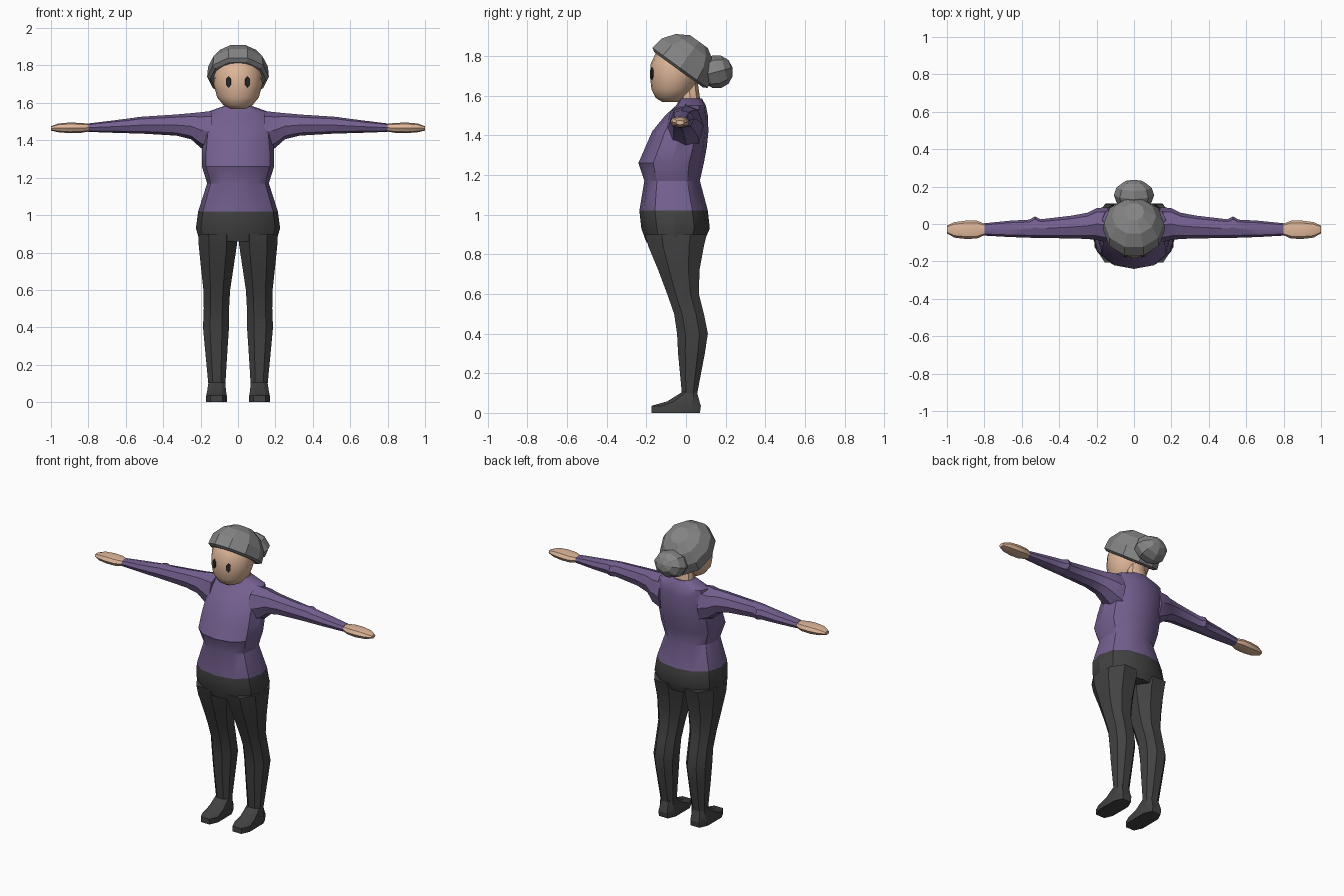
import bpy, bmesh, math
from mathutils import Vector, Matrix

if "Cube" in bpy.data.objects:
    bpy.data.objects.remove(bpy.data.objects["Cube"])


def colour(name, r, g, b):
    lin = [((c / 255 + 0.055) / 1.055) ** 2.4 for c in (r, g, b)]
    m = bpy.data.materials.new(name)
    m.diffuse_color = (*lin, 1)
    m.use_nodes = True
    m.node_tree.nodes["Principled BSDF"].inputs["Base Color"].default_value = m.diffuse_color
    return m


SKIN = colour("skin", 222, 182, 153)
PURPLE = colour("purple_knit", 116, 96, 144)
DARK = colour("dark_grey_cloth", 66, 66, 66)
HAIR = colour("grey_hair", 132, 132, 132)
EYE = colour("eye_dark", 42, 42, 42)


def ring(n, e, half):
    """Unit superellipse outline, normalised to touch -1 and 1."""
    pts = []
    for i in range(n):
        a = 2 * math.pi * (i + (0.5 if half else 0)) / n
        c, s = math.cos(a), math.sin(a)
        pts.append((math.copysign(abs(c) ** (2 / e), c), math.copysign(abs(s) ** (2 / e), s)))
    mx, my = max(p[0] for p in pts), max(p[1] for p in pts)
    return [(x / mx, y / my) for x, y in pts]


def finish(name, bm, mats, angle=30, mirror=False, matrix=None):
    bmesh.ops.recalc_face_normals(bm, faces=bm.faces)
    me = bpy.data.meshes.new(name)
    bm.to_mesh(me)
    bm.free()
    if matrix:
        me.transform(matrix)
    ob = bpy.data.objects.new(name, me)
    bpy.context.collection.objects.link(ob)
    for m in mats:
        me.materials.append(m)
    if mirror:
        ob.modifiers.new("mirror", 'MIRROR').use_mirror_merge = False
    if angle:
        bpy.ops.object.select_all(action='DESELECT')
        ob.select_set(True)
        bpy.context.view_layer.objects.active = ob
        bpy.ops.object.shade_smooth_by_angle(angle=math.radians(angle))
    return ob


def loft(name, rings, mats, axis='z', n=12, e=2.3, half=False, rule=None, **kw):
    """Rings are (position along axis, a0, a1, b0, b1)."""
    bm = bmesh.new()
    rows = []
    for t, a0, a1, b0, b1 in rings:
        row = []
        for u, v in ring(n, e, half):
            a, b = (a0 + a1) / 2 + u * (a1 - a0) / 2, (b0 + b1) / 2 + v * (b1 - b0) / 2
            row.append(bm.verts.new((a, b, t) if axis == 'z' else (t, a, b)))
        rows.append(row)
    for p, q in zip(rows, rows[1:]):
        for i in range(n):
            j = (i + 1) % n
            bm.faces.new((p[i], p[j], q[j], q[i]))
    bm.faces.new(rows[0])
    bm.faces.new(rows[-1])
    if rule:
        for f in bm.faces:
            f.material_index = rule(f.calc_center_median())
    return finish(name, bm, mats, **kw)


def sym(rows):
    return [(z, -w, w, y0, y1) for z, w, y0, y1 in rows]


# Torso and hips, trousers below the hem
loft("torso", sym([
    (0.86, 0.205, -0.20, 0.09), (0.93, 0.225, -0.225, 0.12), (1.02, 0.213, -0.235, 0.11),
    (1.17, 0.165, -0.21, 0.07), (1.26, 0.193, -0.24, 0.09), (1.34, 0.193, -0.205, 0.105),
    (1.42, 0.185, -0.17, 0.113), (1.50, 0.18, -0.105, 0.11), (1.55, 0.17, -0.05, 0.10),
    (1.585, 0.07, -0.03, 0.08)]),
    [PURPLE, DARK], rule=lambda c: 1 if c.z < 1.02 else 0)

# Legs
loft("leg", [
    (0.90, 0.005, 0.212, -0.205, 0.105), (0.84, 0.006, 0.210, -0.19, 0.09),
    (0.72, 0.024, 0.198, -0.14, 0.068), (0.60, 0.042, 0.185, -0.095, 0.065),
    (0.50, 0.048, 0.183, -0.06, 0.09), (0.40, 0.048, 0.187, -0.045, 0.11),
    (0.30, 0.055, 0.178, -0.04, 0.095), (0.09, 0.068, 0.158, -0.02, 0.055)],
    [DARK], n=8, half=True, mirror=True)

# Shoes
loft("shoe", [
    (0.0, 0.06, 0.17, -0.175, 0.07), (0.035, 0.06, 0.17, -0.175, 0.075),
    (0.058, 0.064, 0.165, -0.095, 0.068), (0.105, 0.068, 0.158, -0.02, 0.055)],
    [DARK], n=8, e=3.2, half=True, mirror=True, angle=25)

# Sleeves with a small point at the elbow
loft("sleeve", [
    (0.14, -0.10, 0.09, 1.33, 1.557), (0.20, -0.085, 0.085, 1.36, 1.55),
    (0.25, -0.08, 0.06, 1.405, 1.545), (0.33, -0.077, 0.045, 1.425, 1.538),
    (0.50, -0.075, 0.025, 1.435, 1.527), (0.53, -0.075, 0.04, 1.436, 1.525),
    (0.56, -0.073, 0.023, 1.437, 1.52), (0.66, -0.07, 0.018, 1.44, 1.507),
    (0.80, -0.062, 0.004, 1.445, 1.49)],
    [PURPLE], axis='x', n=8, mirror=True)

# Mitten-shaped hands
loft("hand", [
    (0.79, -0.056, -0.002, 1.448, 1.487), (0.84, -0.078, 0.018, 1.44, 1.493),
    (0.90, -0.08, 0.018, 1.438, 1.495), (0.96, -0.073, 0.01, 1.443, 1.49),
    (1.0, -0.05, -0.01, 1.452, 1.475)],
    [SKIN], axis='x', n=8, mirror=True)

# Neck and head
loft("neck", sym([(1.53, 0.07, -0.03, 0.075), (1.59, 0.066, -0.03, 0.07),
                  (1.66, 0.055, -0.03, 0.06)]), [SKIN], n=10)
loft("head", sym([
    (1.568, 0.04, -0.12, -0.03), (1.588, 0.078, -0.152, 0.0), (1.63, 0.112, -0.174, 0.04),
    (1.70, 0.13, -0.182, 0.07), (1.76, 0.128, -0.178, 0.08), (1.82, 0.108, -0.15, 0.07),
    (1.865, 0.06, -0.1, 0.03)]), [SKIN], n=16, e=2.0, angle=45)

# Eyes: thin six-sided plates following the face
bm = bmesh.new()
bmesh.ops.create_cone(bm, cap_ends=True, segments=6, radius1=1, radius2=1, depth=1)
place = (Matrix.Translation((0.051, -0.172, 1.712)) @ Matrix.Rotation(math.radians(22), 4, 'Z')
         @ Matrix.Diagonal((0.015, 0.008, 0.03, 1)) @ Matrix.Rotation(math.pi / 2, 4, 'X'))
finish("eye", bm, [EYE], angle=0, mirror=True, matrix=place)

# Hair cap: faceted dome tilted back, with a thick rim
tilt = Matrix.Rotation(math.radians(-36), 4, 'X')
dome = [(-0.012, 0.148, -0.152, 0.152), (0.0, 0.165, -0.172, 0.172),
        (0.065, 0.160, -0.162, 0.158), (0.125, 0.118, -0.118, 0.115),
        (0.163, 0.055, -0.055, 0.055)]
loft("hair_cap", sym(dome), [HAIR], n=10, e=2, angle=0,
     matrix=Matrix.Translation((0, -0.03, 1.74)) @ tilt)

# Hair bun
bm = bmesh.new()
bmesh.ops.create_uvsphere(bm, u_segments=8, v_segments=6, radius=1)
finish("hair_bun", bm, [HAIR], angle=0,
       matrix=Matrix.Translation((0, 0.155, 1.72)) @ Matrix.Rotation(math.radians(-75), 4, 'X')
       @ Matrix.Diagonal((0.108, 0.085, 0.083, 1)))
